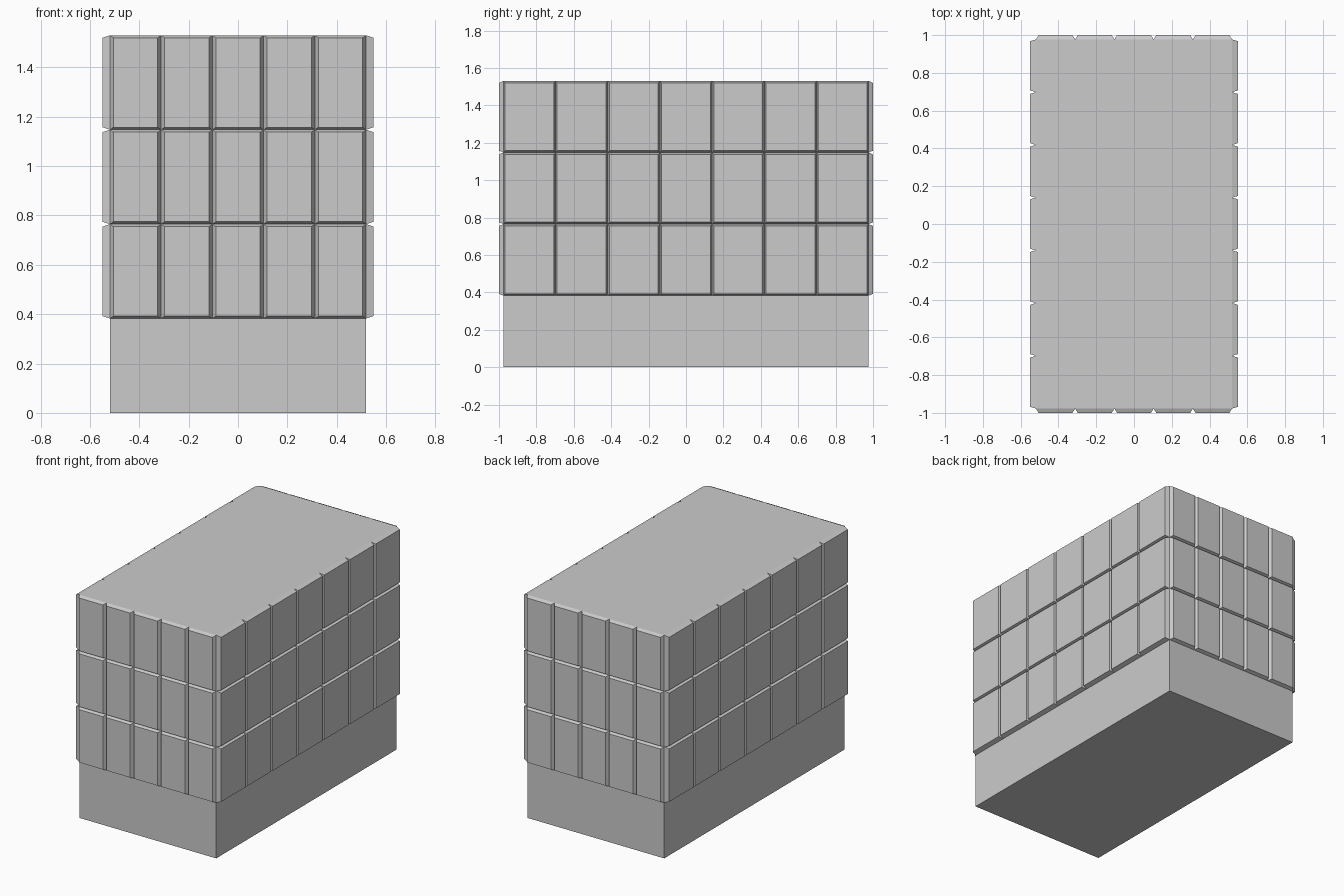
import bpy, bmesh, math
from mathutils import Vector

if "Cube" in bpy.data.objects:
    bpy.data.objects.remove(bpy.data.objects["Cube"])

HALF_X, HALF_Y, HEIGHT = 0.519, 0.977, 1.53     # core block
COLS_X, COLS_Y, ROWS = 5, 7, 4                  # bottom row stays plain
OUT = Vector((0.031, 0.023, 0))                 # panel projection per axis
INSET = Vector((0.014, 0.009, 0.010))           # panel edge chamfer per axis

# Core block
bm = bmesh.new()
bmesh.ops.create_cube(bm, size=1)
for v in bm.verts:
    v.co = Vector((v.co.x * 2 * HALF_X, v.co.y * 2 * HALF_Y, (v.co.z + 0.5) * HEIGHT))


def slice_axis(axis, start, length, parts):
    for i in range(1, parts):
        co, no = Vector(), Vector()
        co[axis] = start + length * i / parts
        no[axis] = 1
        bmesh.ops.bisect_plane(bm, geom=bm.verts[:] + bm.edges[:] + bm.faces[:],
                               plane_co=co, plane_no=no)


slice_axis(0, -HALF_X, 2 * HALF_X, COLS_X)
slice_axis(1, -HALF_Y, 2 * HALF_Y, COLS_Y)
slice_axis(2, 0, HEIGHT, ROWS)
bm.normal_update()

# Raised chamfered panels on the upper three rows
panels = [f for f in bm.faces
          if abs(f.normal.z) < 0.5 and f.calc_center_median().z > HEIGHT / ROWS]
normals = {f: f.normal.copy() for f in panels}
for f in panels:
    n, c = normals[f], f.calc_center_median()
    raised = bmesh.ops.extrude_face_region(bm, geom=[f])["geom"]
    for v in [g for g in raised if isinstance(g, bmesh.types.BMVert)]:
        d = v.co - c
        for a in range(3):
            if abs(n[a]) > 0.5:
                v.co[a] += n[a] * OUT[a]
            else:
                v.co[a] -= math.copysign(INSET[a], d[a])
    if f.is_valid:
        bm.faces.remove(f)

# Merge flat areas of base and top
bm.normal_update()
bmesh.ops.dissolve_limit(bm, angle_limit=0.01, verts=bm.verts[:], edges=bm.edges[:])
bmesh.ops.recalc_face_normals(bm, faces=bm.faces[:])

mesh = bpy.data.meshes.new("panelled_block")
bm.to_mesh(mesh)
bm.free()
bpy.context.collection.objects.link(bpy.data.objects.new("panelled_block", mesh))
